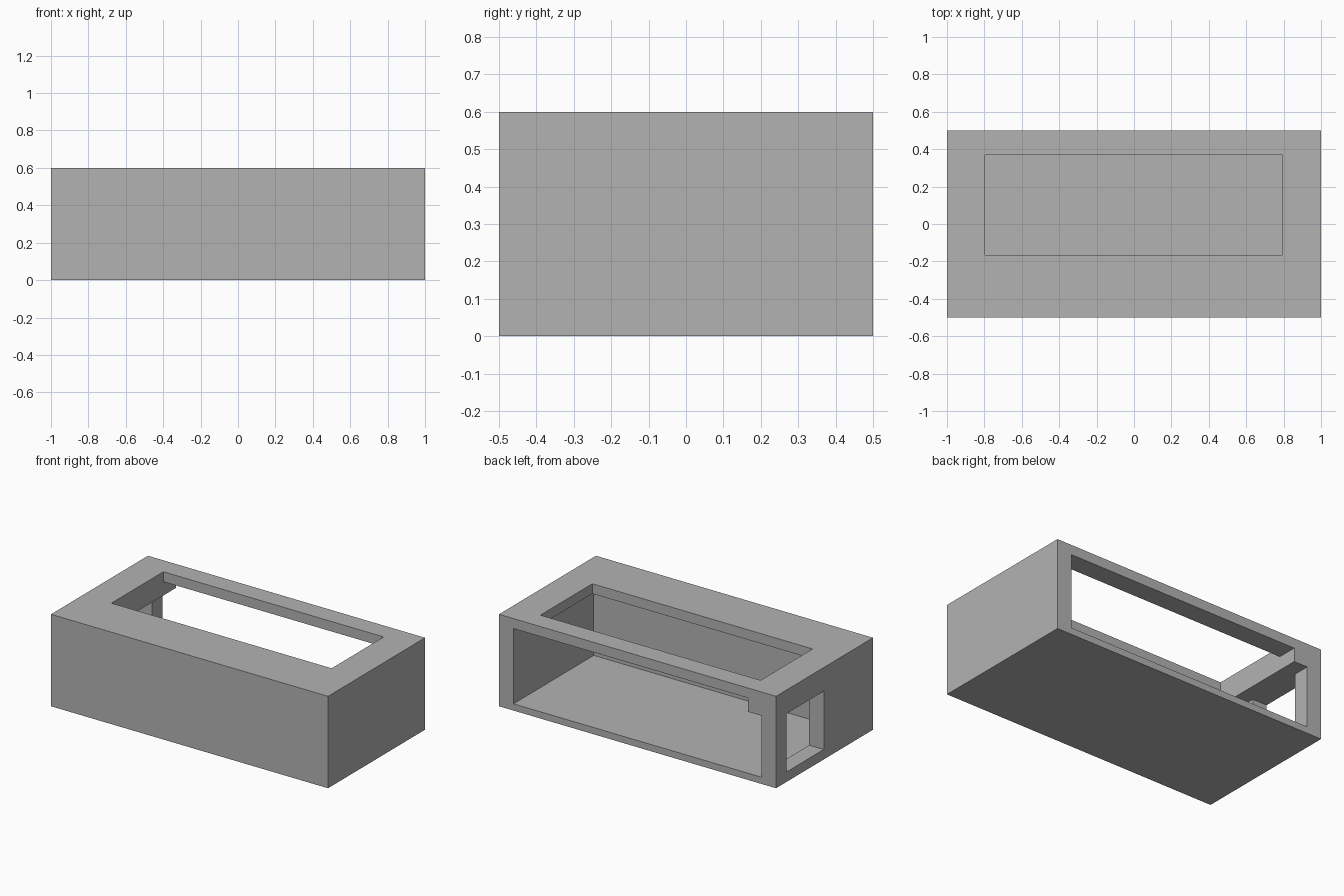
import bpy
import bmesh

cube = bpy.data.objects.get("Cube")
if cube:
    bpy.data.objects.remove(cube, do_unlink=True)

# Single grey material
grey = bpy.data.materials.new("plain grey")
grey.use_nodes = True
colour = (0.45, 0.45, 0.45, 1)
grey.diffuse_color = colour
grey.node_tree.nodes["Principled BSDF"].inputs["Base Color"].default_value = colour


def prism(name, profile, y0, y1):
    """Extrude an (x, z) outline along y into a closed solid."""
    bm = bmesh.new()
    face = bm.faces.new([bm.verts.new((x, y0, z)) for x, z in profile])
    end = bmesh.ops.extrude_face_region(bm, geom=[face])["geom"]
    verts = [v for v in end if isinstance(v, bmesh.types.BMVert)]
    bmesh.ops.translate(bm, verts=verts, vec=(0, y1 - y0, 0))
    bmesh.ops.recalc_face_normals(bm, faces=bm.faces)
    mesh = bpy.data.meshes.new(name)
    bm.to_mesh(mesh)
    bm.free()
    mesh.materials.append(grey)
    obj = bpy.data.objects.new(name, mesh)
    bpy.context.collection.objects.link(obj)
    return obj


def rect(x0, x1, z0, z1):
    return [(x0, z0), (x1, z0), (x1, z1), (x0, z1)]


WALL, FLOOR, CEILING = 0.895, 0.044, 0.535
LEDGE_X, LEDGE_Z = -0.797, 0.445

# Solid block that becomes the open-backed case
case = prism("case", rect(-1, 1, 0, 0.6), -0.5, 0.5)

# Cavity open at the back, leaving a ledge along one upper corner
cavity = prism("cavity_cutter", [
    (-WALL, FLOOR), (WALL, FLOOR), (WALL, CEILING),
    (LEDGE_X, CEILING), (LEDGE_X, LEDGE_Z), (-WALL, LEDGE_Z)], -0.327, 0.6)

# Long opening in the top, and square window in the end wall below the ledge
top_opening = prism("top_opening_cutter", rect(LEDGE_X, 0.793, 0.5, 0.7), -0.167, 0.369)
side_window = prism("side_window_cutter", rect(-1.1, -0.85, 0.065, LEDGE_Z), 0.008, 0.391)

cutters = [cavity, top_opening, side_window]
for cutter in cutters:
    cutter.hide_render = True
    mod = case.modifiers.new(cutter.name, "BOOLEAN")
    mod.operation = "DIFFERENCE"
    mod.solver = "EXACT"
    mod.object = cutter

# Bake the cuts and drop the cutters
bpy.context.view_layer.update()
graph = bpy.context.evaluated_depsgraph_get()
cut_mesh = bpy.data.meshes.new_from_object(case.evaluated_get(graph))
case.modifiers.clear()
case.data = cut_mesh
for cutter in cutters:
    bpy.data.objects.remove(cutter, do_unlink=True)
